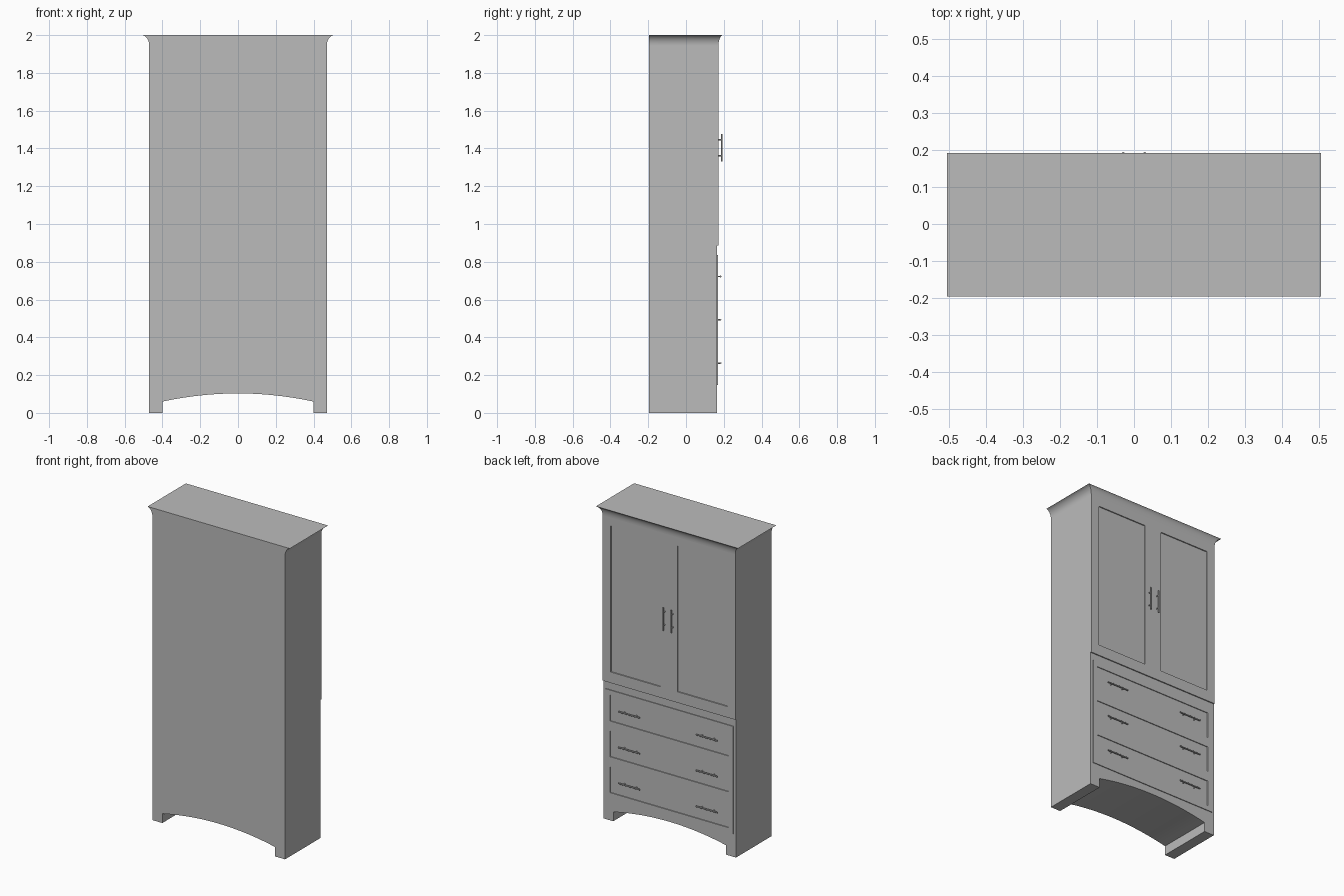
import bpy, bmesh, math
from mathutils import Matrix, Vector

if "Cube" in bpy.data.objects:
    bpy.data.objects.remove(bpy.data.objects["Cube"])


def material(name, rgb):
    m = bpy.data.materials.new(name)
    m.use_nodes = True
    m.diffuse_color = (*rgb, 1)
    m.node_tree.nodes["Principled BSDF"].inputs["Base Color"].default_value = (*rgb, 1)
    return m


GREY = material("cabinet grey", (0.5, 0.5, 0.5))
HALF, BACK, FRONT = 0.47, -0.195, 0.165
CROWN_Z, TOP = 1.945, 2.0


def finish(name, bm, smooth=False):
    bmesh.ops.recalc_face_normals(bm, faces=bm.faces)
    me = bpy.data.meshes.new(name)
    bm.to_mesh(me)
    bm.free()
    ob = bpy.data.objects.new(name, me)
    bpy.context.collection.objects.link(ob)
    me.materials.append(GREY)
    if smooth:
        bpy.ops.object.select_all(action="DESELECT")
        ob.select_set(True)
        bpy.context.view_layer.objects.active = ob
        bpy.ops.object.shade_smooth_by_angle(angle=math.radians(35))
    return ob


# Carcass: outline with feet and an arched base, extruded through the depth
def carcass():
    bm = bmesh.new()
    foot, spring, rise, steps = 0.40, 0.06, 0.043, 20
    pts = [(-HALF, 0), (-foot, 0)]
    for i in range(steps + 1):
        u = 2 * i / steps - 1
        pts.append((foot * u, spring + rise * (1 - u * u)))
    pts += [(foot, 0), (HALF, 0), (HALF, CROWN_Z), (-HALF, CROWN_Z)]
    face = bm.faces.new([bm.verts.new((x, BACK, z)) for x, z in pts])
    ext = bmesh.ops.extrude_face_region(bm, geom=[face], use_keep_orig=True)
    verts = [v for v in ext["geom"] if isinstance(v, bmesh.types.BMVert)]
    bmesh.ops.translate(bm, verts=verts, vec=(0, FRONT - BACK, 0))
    finish("carcass", bm, True)


# Slab on the working face, with rectangular panels sunk into it
def panelled_slab(name, half, z0, z1, thick, sink, panels):
    bm = bmesh.new()
    size = Vector((2 * half, thick, z1 - z0))
    centre = Vector((0, FRONT + thick / 2, (z0 + z1) / 2))
    bmesh.ops.create_cube(bm, size=1, matrix=Matrix.Translation(centre) @ Matrix.Diagonal((*size, 1)))
    cuts = {(0, v) for p in panels for v in p[:2]} | {(2, v) for p in panels for v in p[2:]}
    for axis, v in sorted(cuts):
        co, no = Vector(), Vector()
        co[axis], no[axis] = v, 1
        bmesh.ops.bisect_plane(bm, geom=bm.verts[:] + bm.edges[:] + bm.faces[:], plane_co=co, plane_no=no)

    def sunk(f):
        c = f.calc_center_median()
        return f.normal.y > 0.9 and any(a < c.x < b and lo < c.z < hi for a, b, lo, hi in panels)

    bm.normal_update()
    faces = [f for f in bm.faces if sunk(f)]
    bmesh.ops.inset_individual(bm, faces=faces, thickness=0.001, depth=-sink)
    finish(name, bm)


# Crown: cove moulding flaring on the sides and the working face, flat behind
def crown():
    bm = bmesh.new()
    steps, sweep = 10, math.radians(78)
    rings = []
    for i in range(steps + 1):
        a = sweep * i / steps
        out = (1 - math.cos(a)) / (1 - math.cos(sweep))
        x, y = HALF + 0.034 * out, 0.172 + 0.02 * out
        z = CROWN_Z + (TOP - CROWN_Z) * math.sin(a) / math.sin(sweep)
        rings.append([bm.verts.new(p) for p in ((x, BACK, z), (x, y, z), (-x, y, z), (-x, BACK, z))])
    for r, s in zip(rings, rings[1:]):
        for k in range(4):
            n = (k + 1) % 4
            bm.faces.new((r[k], r[n], s[n], s[k]))
    bm.faces.new(rings[0])
    bm.faces.new(rings[-1])
    finish("crown", bm, True)


# Bar pull: round bar on two posts
def pull(name, x, z, y_bar, length, post_gap, vertical):
    bm = bmesh.new()

    def rod(centre, direction, radius, depth):
        rot = Vector(direction).to_track_quat("Z", "Y").to_matrix().to_4x4()
        bmesh.ops.create_cone(bm, cap_ends=True, segments=12, radius1=radius, radius2=radius,
                              depth=depth, matrix=Matrix.Translation(centre) @ rot)

    along = Vector((0, 0, 1)) if vertical else Vector((1, 0, 0))
    rod(Vector((x, y_bar, z)), along, 0.0045, length)
    for s in (-1, 1):
        mid = Vector((x, (y_bar + FRONT) / 2, z)) + along * s * post_gap / 2
        rod(mid, (0, 1, 0), 0.0035, y_bar - FRONT)
    finish(name, bm, True)


carcass()
crown()
panelled_slab("door_front", HALF, 0.885, CROWN_Z, 0.007, 0.006,
              [(-0.413, -0.06, 0.955, 1.89), (0.06, 0.413, 0.955, 1.89)])

drawer_heights = (0.263, 0.493, 0.722)
panelled_slab("drawer_front", 0.453, 0.148, 0.837, 0.005, 0.0045,
              [(-0.42, 0.42, z - 0.083, z + 0.083) for z in drawer_heights])

# Hardware
for side, s in (("left", 1), ("right", -1)):
    pull(f"door_pull_{side}", s * 0.029, 1.403, 0.19, 0.145, 0.085, True)
    for n, z in enumerate(drawer_heights, 1):
        pull(f"drawer_pull_{side}_{n}", s * 0.275, z, 0.183, 0.15, 0.085, False)
